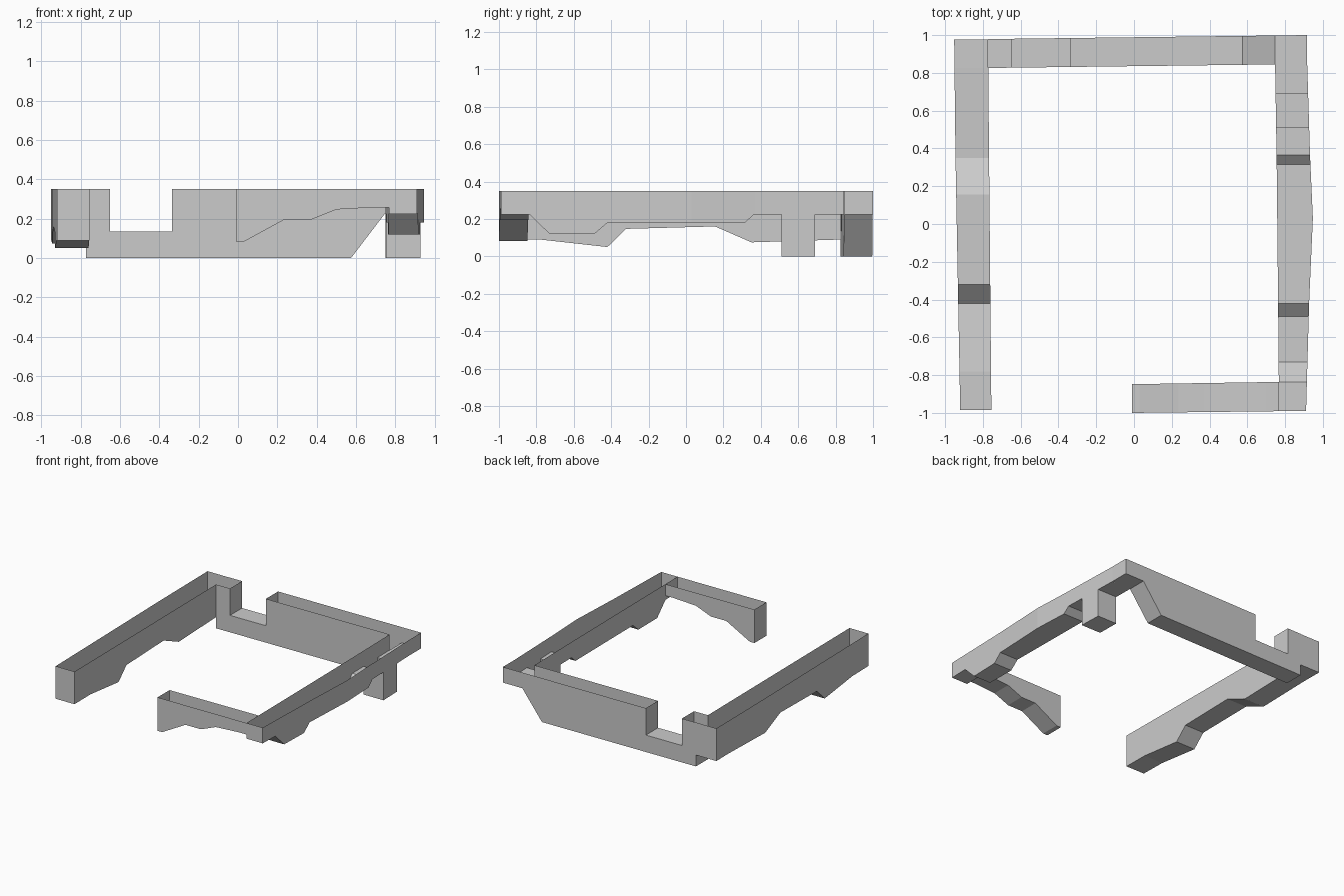
import bpy, bmesh

if "Cube" in bpy.data.objects:
    bpy.data.objects.remove(bpy.data.objects["Cube"])

TOP = 0.35


def lerp(keys, t):
    """Offset of a wall line at distance t along the wall."""
    if t <= keys[0][0]:
        return keys[0][1]
    for (a, u), (b, v) in zip(keys, keys[1:]):
        if t <= b:
            return u + (v - u) * (t - a) / (b - a)
    return keys[-1][1]


def wall(name, axis, inner, outer, stations, caps=(), open_inner=()):
    """Hollow open-topped wall; stations are (distance, bottom z[, top z])."""
    bm = bmesh.new()

    def quad(*pts):
        bm.faces.new([bm.verts.new(p) for p in pts])

    def pt(line, t, z):
        v = lerp(line, t)
        return (t, v, z) if axis == 'x' else (v, t, z)

    st = [s if len(s) == 3 else (*s, TOP) for s in stations]
    for i, ((ta, ba, ha), (tb, bb, hb)) in enumerate(zip(st, st[1:])):
        step = ta == tb
        if not step or ba != bb:
            quad(pt(inner, ta, ba), pt(outer, ta, ba), pt(outer, tb, bb), pt(inner, tb, bb))
        if (step and ha != hb) or (not step and ha < TOP):
            quad(pt(inner, ta, ha), pt(inner, tb, hb), pt(outer, tb, hb), pt(outer, ta, ha))
        if not step:
            for line in (inner, outer):
                if line is inner and i in open_inner:
                    continue
                quad(pt(line, ta, ba), pt(line, tb, bb), pt(line, tb, hb), pt(line, ta, ha))
    for t, low, high in caps:
        quad(pt(inner, t, low), pt(outer, t, low), pt(outer, t, high), pt(inner, t, high))
    bmesh.ops.remove_doubles(bm, verts=bm.verts, dist=1e-5)
    bmesh.ops.recalc_face_normals(bm, faces=bm.faces)
    me = bpy.data.meshes.new(name)
    bm.to_mesh(me)
    bm.free()
    ob = bpy.data.objects.new(name, me)
    bpy.context.collection.objects.link(ob)
    return ob


# Left wall, including the back left corner
wall("left_wall", 'y',
     [(-0.985, -0.755), (0.98, -0.773)],
     [(-0.985, -0.92), (0.35, -0.945), (0.98, -0.952)],
     [(-0.985, 0.09), (-0.78, 0.09), (-0.42, 0.05), (-0.32, 0.147), (0.155, 0.16),
      (0.35, 0.075), (0.826, 0.09), (0.977, 0.09)],
     caps=[(-0.985, 0.09, TOP), (0.977, 0.09, TOP)], open_inner=[6])

# Back wall with its notch, including the raised back right corner
wall("back_wall", 'x',
     [(-0.773, 0.826), (0.917, 0.847)],
     [(-0.773, 0.979), (0.917, 1.0)],
     [(-0.773, 0), (-0.65, 0), (-0.65, 0, 0.135), (-0.335, 0, 0.135), (-0.335, 0),
      (0.575, 0), (0.747, 0.225), (0.917, 0.225)],
     caps=[(-0.773, 0, 0.09), (0.917, 0.225, TOP)], open_inner=[6])

# Bowed right wall with its leg, running through to the front corner
wall("right_wall", 'y',
     [(-0.99, 0.768), (-0.42, 0.763), (0.36, 0.755), (0.846, 0.747)],
     [(-0.99, 0.911), (-0.42, 0.927), (0.03, 0.947), (0.36, 0.932), (0.846, 0.917)],
     [(-0.99, 0.225), (-0.836, 0.225), (-0.73, 0.12), (-0.49, 0.12), (-0.42, 0.18),
      (0.03, 0.18), (0.315, 0.18), (0.365, 0.225), (0.51, 0.225), (0.51, 0), (0.69, 0),
      (0.69, 0.225), (0.846, 0.225)],
     caps=[(-0.99, 0.225, TOP)])

# Short front wall with the stepped underside
wall("front_wall", 'x',
     [(-0.01, -0.848), (0.767, -0.836)],
     [(-0.01, -1.0), (0.767, -0.991)],
     [(-0.01, 0.083), (0.03, 0.083), (0.235, 0.195), (0.37, 0.195), (0.5, 0.247),
      (0.7, 0.258), (0.767, 0.258)],
     caps=[(-0.01, 0.083, TOP)])
